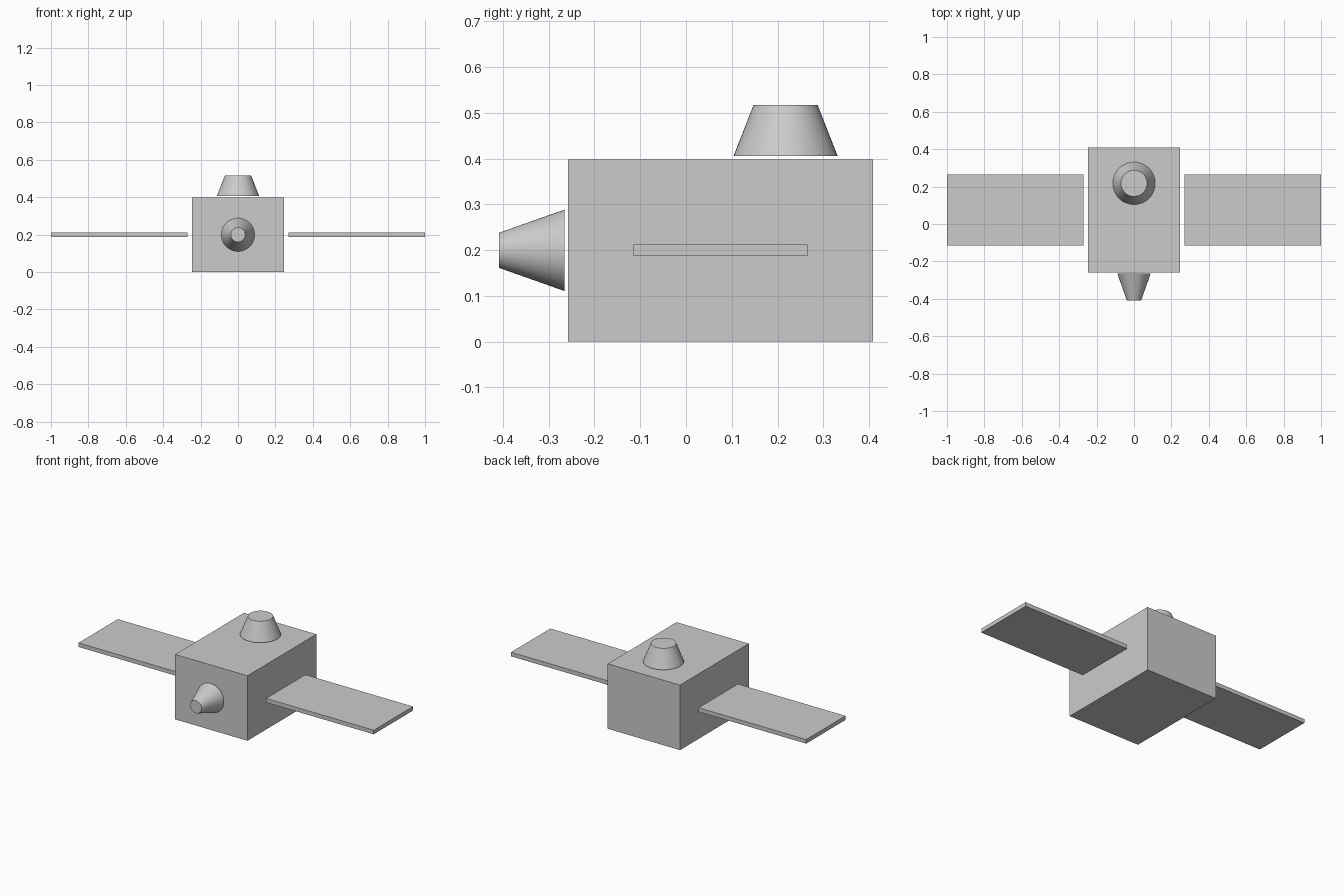
import bpy
from math import pi

if "Cube" in bpy.data.objects:
    bpy.data.objects.remove(bpy.data.objects["Cube"])


def box(name, x, y, z):
    """Box from (min, max) ranges on each axis."""
    ranges = (x, y, z)
    bpy.ops.mesh.primitive_cube_add(size=1)
    ob = bpy.context.object
    ob.name = name
    ob.location = [(a + b) / 2 for a, b in ranges]
    ob.scale = [b - a for a, b in ranges]
    bpy.ops.object.transform_apply(location=False, rotation=False, scale=True)
    return ob


def tapered_cone(name, r_base, r_tip, length, centre, tilt=0):
    """Truncated, capped cone with smooth sides and sharp rims."""
    bpy.ops.mesh.primitive_cone_add(vertices=48, radius1=r_base, radius2=r_tip,
                                    depth=length, location=centre,
                                    rotation=(tilt, 0, 0))
    ob = bpy.context.object
    ob.name = name
    bpy.ops.object.shade_smooth_by_angle(angle=pi / 6)
    return ob


# Main box body
box("body", (-0.245, 0.245), (-0.258, 0.408), (0, 0.398))

# Thin side panels, floating just clear of the body
for side, x in (("left", (-1, -0.271)), ("right", (0.271, 1))):
    box(side + "_panel", x, (-0.115, 0.265), (0.187, 0.212))

# Front cone, narrowing towards -y
tapered_cone("front_cone", 0.089, 0.0385, 0.143, (0, -0.3365, 0.1995), pi / 2)

# Top cone, narrowing upwards
tapered_cone("top_cone", 0.1135, 0.07, 0.111, (0, 0.2175, 0.4615))
